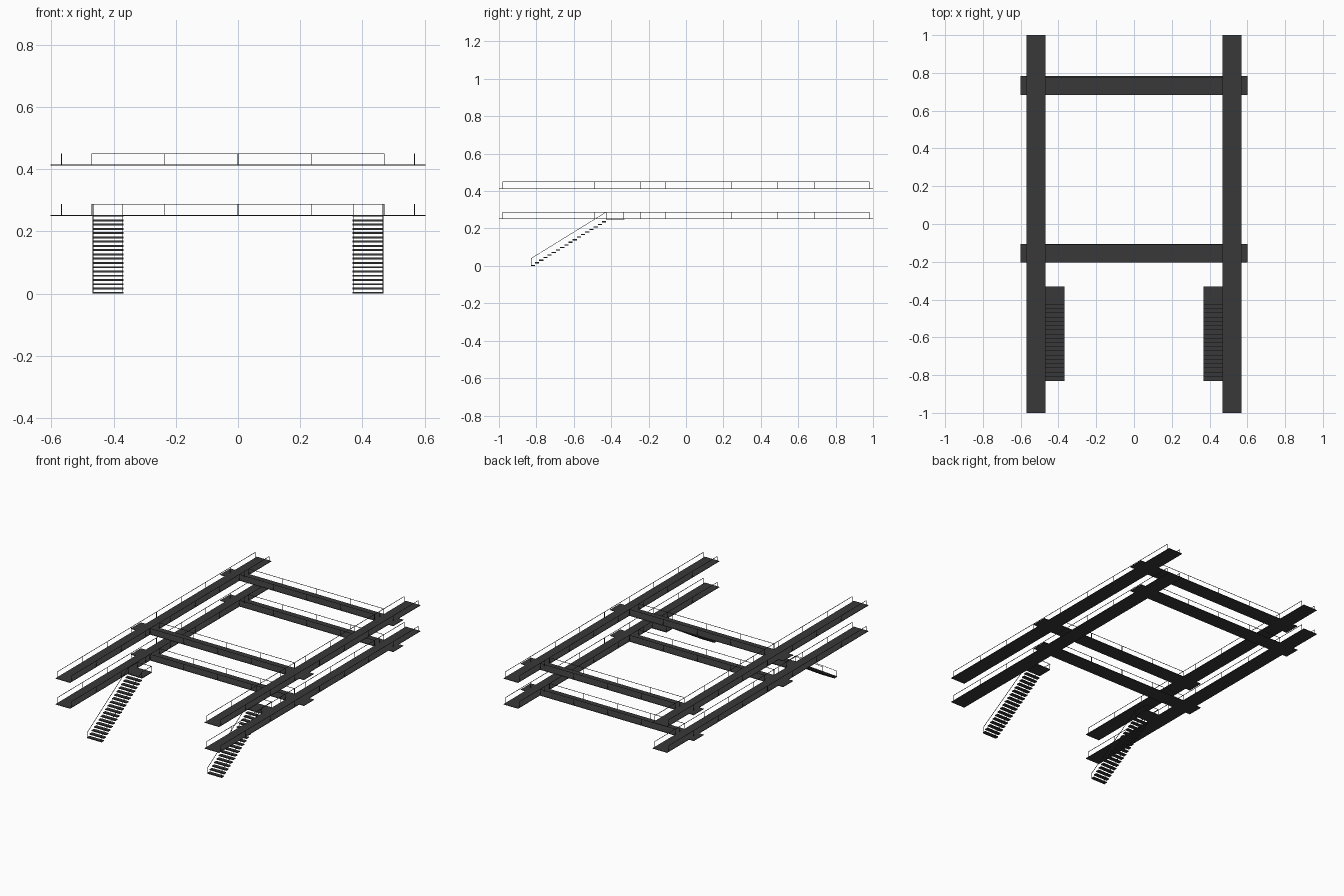
import bpy, bmesh
from mathutils import Vector, Matrix

if "Cube" in bpy.data.objects:
    bpy.data.objects.remove(bpy.data.objects["Cube"])

mat = bpy.data.materials.new("dark_steel")
mat.diffuse_color = (0.04, 0.04, 0.04, 1)
mat.use_nodes = True
mat.node_tree.nodes["Principled BSDF"].inputs["Base Color"].default_value = mat.diffuse_color
T = 0.0022            # rail bar thickness
DECK = 0.003          # deck plate thickness
RAIL = 0.035          # railing height
LEVELS = {"lower": 0.2525, "upper": 0.415}


def box(bm, lo, hi):
    lo, hi = Vector(lo), Vector(hi)
    m = Matrix.Translation((lo + hi) / 2) @ Matrix.Diagonal((*(hi - lo), 1))
    bmesh.ops.create_cube(bm, size=1, matrix=m)


def bar(bm, a, b):
    a, b = Vector(a), Vector(b)
    d = b - a
    rot = d.to_track_quat('Z', 'Y').to_matrix().to_4x4()
    m = Matrix.Translation((a + b) / 2) @ rot @ Matrix.Diagonal((T, T, d.length + T, 1))
    bmesh.ops.create_cube(bm, size=1, matrix=m)


def railing(bm, a, b, n):
    # top rail with n evenly spaced bays of posts
    a, b, up = Vector(a), Vector(b), Vector((0, 0, RAIL))
    bar(bm, a + up, b + up)
    for i in range(n + 1):
        p = a.lerp(b, i / n)
        bar(bm, p, p + up)


def finish(bm, name):
    me = bpy.data.meshes.new(name)
    bm.to_mesh(me)
    bm.free()
    me.materials.append(mat)
    ob = bpy.data.objects.new(name, me)
    bpy.context.collection.objects.link(ob)


for level, z in LEVELS.items():
    # long side walkways
    for side, s in (("left", -1), ("right", 1)):
        bm = bmesh.new()
        xs = sorted((0.468 * s, 0.569 * s))
        box(bm, (xs[0], -1, z - DECK), (xs[1], 1, z))
        finish(bm, f"{level}_{side}_walkway")
        bm = bmesh.new()
        for x in (0.470 * s, 0.567 * s):
            railing(bm, (x, -0.98, z), (x, 0.98, z), 8)
        finish(bm, f"{level}_{side}_walkway_railing")
    # cross walkways
    for place, y in (("front", -0.155), ("back", 0.733)):
        bm = bmesh.new()
        box(bm, (-0.602, y - 0.05, z - DECK), (0.602, y + 0.05, z))
        finish(bm, f"{level}_{place}_bridge")
        bm = bmesh.new()
        for d in (-0.048, 0.045):
            railing(bm, (-0.47, y + d, z), (0.47, y + d, z), 4)
        finish(bm, f"{level}_{place}_bridge_railing")

# stairs beside each lower walkway
N, Y0, Y1 = 18, -0.83, -0.427
zl = LEVELS["lower"]
for side, s in (("left", -1), ("right", 1)):
    x0, x1 = sorted((0.368 * s, 0.468 * s))
    bm = bmesh.new()
    run = (Y1 - Y0) / N
    for i in range(N):
        y, z = Y0 + i * run, (zl - 0.006) * i / N
        box(bm, (x0, y, z), (x1, y + run, z + 0.006))
    finish(bm, f"{side}_stair_treads")

    bm = bmesh.new()
    box(bm, (x0, Y1, zl - 0.005), (x1, -0.33, zl))
    finish(bm, f"{side}_stair_landing")

    bm = bmesh.new()
    for x in (x0 + T, x1 - T):
        path = [(x, Y0 + T, 0.002), (x, Y0 + T, 0.04), (x, Y1, zl + RAIL),
                (x, -0.332, zl + RAIL), (x, -0.332, zl)]
        for a, b in zip(path, path[1:]):
            bar(bm, a, b)
        bar(bm, (x, Y1, zl), (x, Y1, zl + RAIL))
    bar(bm, (x0, -0.332, zl + RAIL), (x1, -0.332, zl + RAIL))
    finish(bm, f"{side}_stair_handrail")
